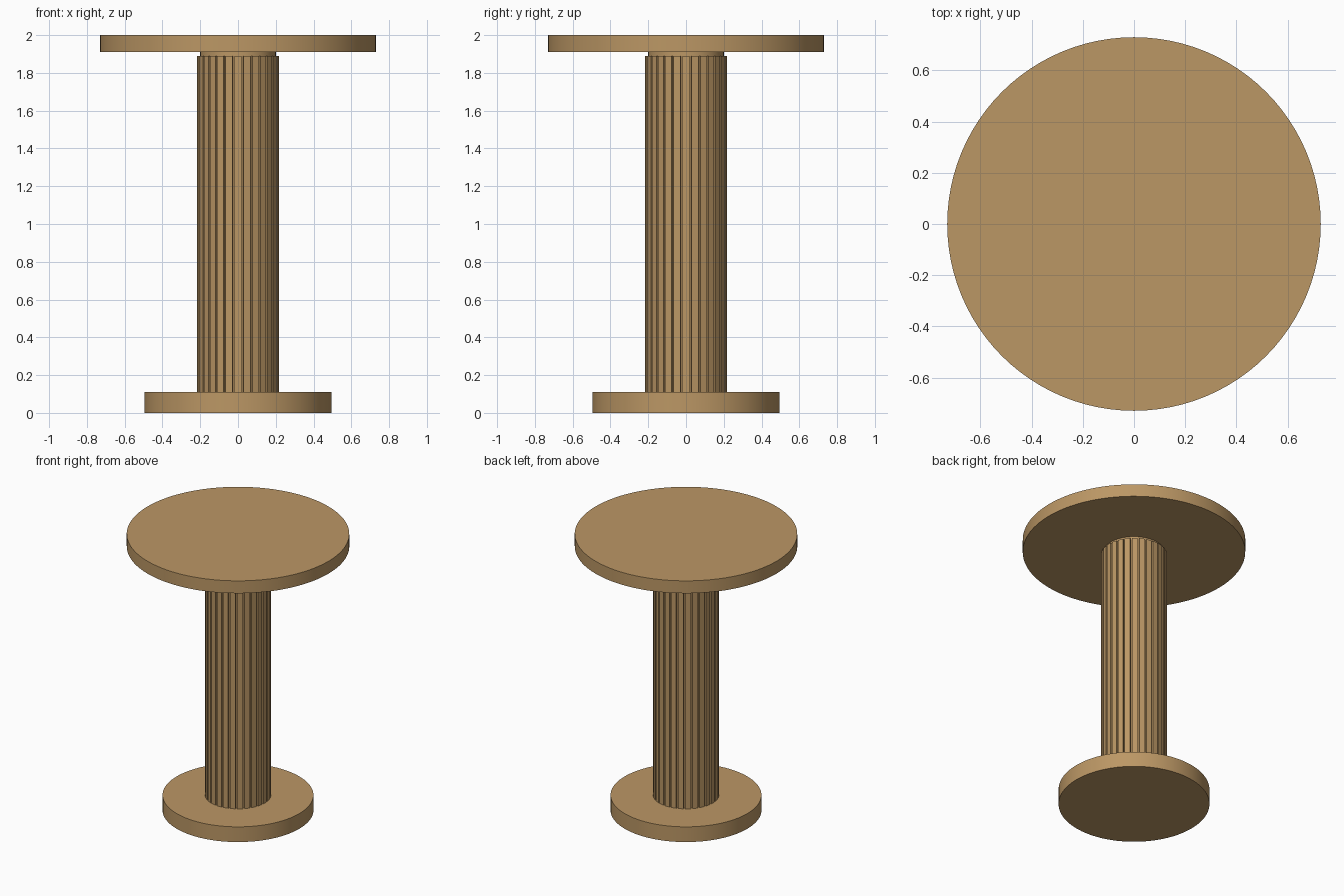
import bpy, bmesh
from math import tau, cos, sin, radians
from mathutils import Matrix

if "Cube" in bpy.data.objects:
    bpy.data.objects.remove(bpy.data.objects["Cube"])

wood = bpy.data.materials.new("wood")
wood.diffuse_color = (0.50, 0.31, 0.13, 1)
wood.use_nodes = True
wood.node_tree.nodes["Principled BSDF"].inputs["Base Color"].default_value = wood.diffuse_color


def disc(name, radius, z0, z1, sides=96):
    bpy.ops.mesh.primitive_cylinder_add(vertices=sides, radius=radius, depth=z1 - z0,
                                        location=(0, 0, (z0 + z1) / 2))
    ob = bpy.context.object
    ob.name = name
    ob.data.materials.append(wood)
    bpy.ops.object.shade_smooth_by_angle(angle=radians(30))
    return ob


# Round foot, inner post and round top
disc("base", 0.495, 0.0, 0.11)
disc("column_core", 0.20, 0.11, 1.91)
disc("table_top", 0.73, 1.91, 2.0)

# Ring of vertical slats around the post
SLATS, OUTER, DEPTH, WIDTH = 28, 0.216, 0.03, 0.037
Z0, Z1 = 0.11, 1.89
bm = bmesh.new()
for i in range(SLATS):
    place = (Matrix.Rotation(tau * i / SLATS, 4, 'Z')
             @ Matrix.Translation((OUTER - DEPTH / 2, 0, (Z0 + Z1) / 2))
             @ Matrix.Diagonal((DEPTH, WIDTH, Z1 - Z0, 1)))
    bmesh.ops.create_cube(bm, size=1, matrix=place)
mesh = bpy.data.meshes.new("column_slats")
bm.to_mesh(mesh)
bm.free()
mesh.materials.append(wood)
slats = bpy.data.objects.new("column_slats", mesh)
bpy.context.collection.objects.link(slats)
